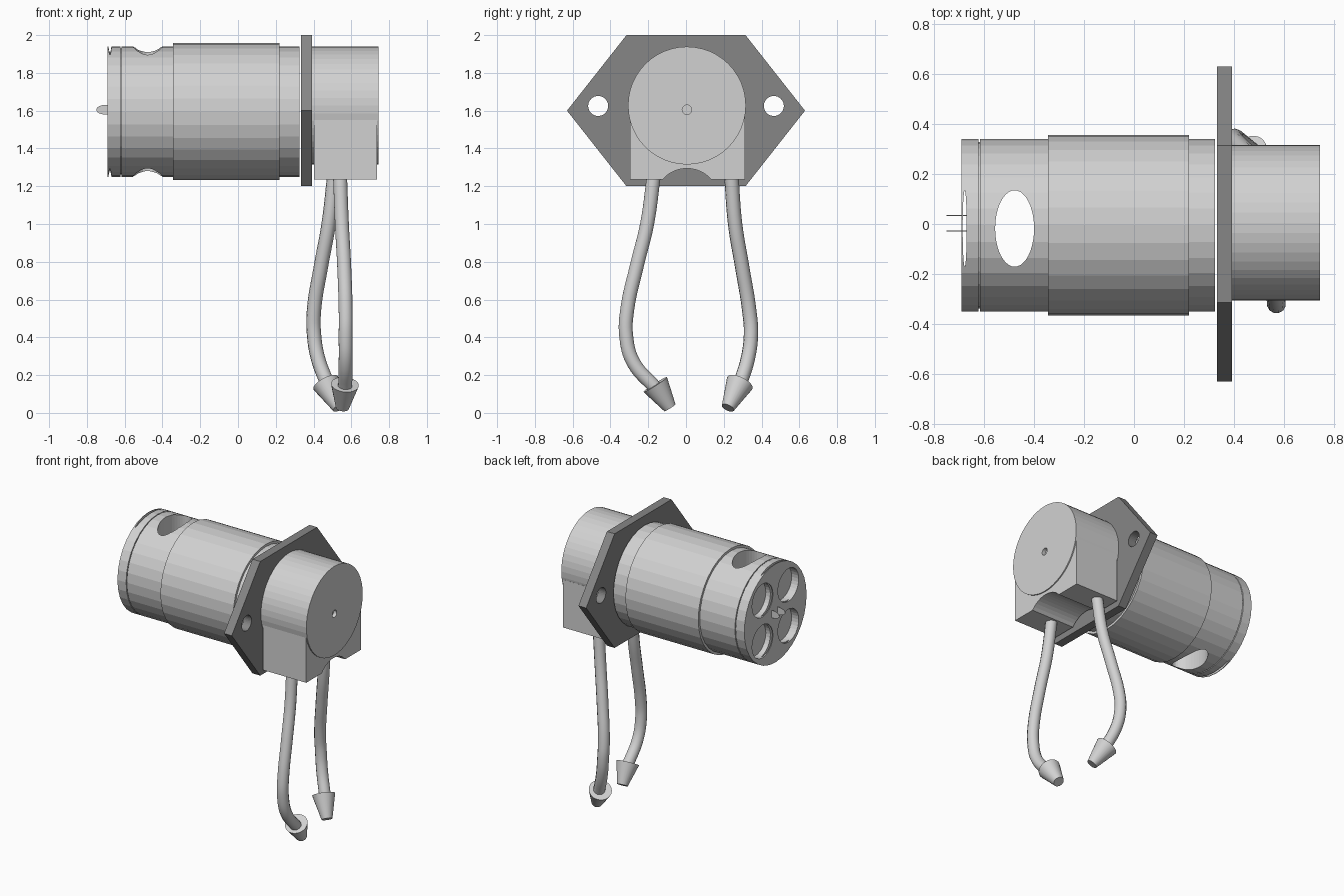
import bpy, bmesh, math
from mathutils import Vector, Matrix

cube = bpy.data.objects.get("Cube")
if cube:
    bpy.data.objects.remove(cube, do_unlink=True)


def material(name, value):
    m = bpy.data.materials.new(name)
    m.use_nodes = True
    color = (value, value, value, 1)
    m.diffuse_color = color
    m.node_tree.nodes["Principled BSDF"].inputs["Base Color"].default_value = color
    return m


LIGHT = material("light grey", 0.64)
DARK = material("dark grey", 0.24)


def finish(name, bm, mat):
    bmesh.ops.recalc_face_normals(bm, faces=bm.faces)
    me = bpy.data.meshes.new(name)
    bm.to_mesh(me)
    bm.free()
    ob = bpy.data.objects.new(name, me)
    bpy.context.collection.objects.link(ob)
    me.materials.append(mat)
    return ob


def cone_between(name, a, b, r1, r2, mat, sides=32):
    """Cylinder or cone whose ends are centred on a and b."""
    a, b = Vector(a), Vector(b)
    bm = bmesh.new()
    turn = (b - a).to_track_quat('Z', 'Y').to_matrix().to_4x4()
    bmesh.ops.create_cone(bm, cap_ends=True, segments=sides, radius1=r1, radius2=r2,
                          depth=(b - a).length, matrix=Matrix.Translation((a + b) / 2) @ turn)
    return finish(name, bm, mat)


def extrude_x(name, outline, x0, x1, mat):
    """Extrude an outline of (y, z) points along x."""
    bm = bmesh.new()
    face = bm.faces.new([bm.verts.new((x0, y, z)) for y, z in outline])
    new = bmesh.ops.extrude_face_region(bm, geom=[face])["geom"]
    bmesh.ops.translate(bm, vec=(x1 - x0, 0, 0),
                        verts=[v for v in new if isinstance(v, bmesh.types.BMVert)])
    return finish(name, bm, mat)


def lathe_x(name, profile, y, z, mat, sides=32):
    """Closed solid from (x, radius) points turned about an x axis."""
    bm = bmesh.new()
    rings = []
    for x, r in profile:
        rings.append([bm.verts.new((x, y + r * math.cos(t), z + r * math.sin(t)))
                      for t in (2 * math.pi * i / sides for i in range(sides))])
    for a, b in zip(rings, rings[1:]):
        for i in range(sides):
            j = (i + 1) % sides
            bm.faces.new((a[i], a[j], b[j], b[i]))
    bm.faces.new(rings[0])
    bm.faces.new(rings[-1])
    return finish(name, bm, mat)


def cut(target, cutter):
    cutter.hide_render = True
    mod = target.modifiers.new("cut", 'BOOLEAN')
    mod.operation, mod.solver, mod.object = 'DIFFERENCE', 'EXACT', cutter
    bpy.context.view_layer.objects.active = target
    bpy.ops.object.modifier_apply(modifier=mod.name)
    bpy.data.objects.remove(cutter, do_unlink=True)


# Motor can with end cap groove and raised sleeve
MY, MZ, R = -0.005, 1.595, 0.345
motor = lathe_x("motor_can", [(-0.69, R), (-0.623, R), (-0.623, R - 0.012), (-0.617, R - 0.012),
                              (-0.617, R), (-0.345, R), (-0.345, 0.362), (0.22, 0.362),
                              (0.22, R), (0.325, R)], MY, MZ, LIGHT)

# Oval vent passing down through the can, and a narrow slot by the end
for x, half_width in ((-0.478, 0.078), (-0.678, 0.008)):
    vent = cone_between("vent_cutter", (0, 0, -0.5), (0, 0, 0.5), 1, 1, LIGHT, 40)
    vent.scale = (half_width, 0.153, 1)
    vent.location = (x, -0.018, MZ)
    cut(motor, vent)

# Four round recesses in the motor end
for sy in (-1, 1):
    for sz in (-1, 1):
        y, z = MY + sy * 0.143, MZ + sz * 0.143
        cut(motor, cone_between("recess_cutter", (-0.8, y, z), (-0.635, y, z), 0.115, 0.115, LIGHT))

# Thin rounded terminals
for side, y in (("left", 0.035), ("right", -0.029)):
    tab = cone_between("terminal_" + side, (0, y - 0.002, 0), (0, y + 0.002, 0), 1, 1, LIGHT, 24)
    tab.scale = (0.05, 1, 0.026)
    tab.location = (-0.70, 0, 1.605)

# Hexagonal mounting plate with two screw holes
plate = extrude_x("mounting_plate", [(0.63, 1.6), (0.315, 2), (-0.315, 2),
                                     (-0.63, 1.6), (-0.315, 1.2), (0.315, 1.2)],
                  0.333, 0.393, DARK)
for y in (-0.465, 0.465):
    cut(plate, cone_between("screw_cutter", (0.2, y, 1.625), (0.5, y, 1.625), 0.053, 0.053, DARK))

# Pump head drum with centre pin hole
drum = lathe_x("pump_drum", [(0.393, 0.312), (0.745, 0.312)], 0.005, 1.627, LIGHT, 48)
cut(drum, cone_between("pin_cutter", (0.72, 0.005, 1.605), (0.8, 0.005, 1.605), 0.025, 0.025, LIGHT, 24))

# Pump foot with an arched underside
arch = []
for i in range(13):
    t = math.radians(-49 + 98 * i / 12)
    arch.append((0.005 + 0.172 * math.sin(t), 1.122 + 0.172 * math.cos(t)))
extrude_x("pump_foot", [(-0.297, 1.235)] + arch + [(0.312, 1.235), (0.312, 1.57), (-0.297, 1.57)],
          0.402, 0.737, LIGHT)


# Hoses with tapered end fittings
def hose(name, points, wide, tip):
    cu = bpy.data.curves.new(name, 'CURVE')
    cu.dimensions = '3D'
    cu.bevel_depth, cu.bevel_resolution, cu.resolution_u = 0.038, 4, 6
    cu.use_fill_caps = True
    sp = cu.splines.new('BEZIER')
    sp.bezier_points.add(len(points) - 1)
    for bp, p in zip(sp.bezier_points, points):
        bp.co = p
        bp.handle_left_type = bp.handle_right_type = 'AUTO'
    cu.materials.append(LIGHT)
    tube = bpy.data.objects.new(name, cu)
    bpy.context.collection.objects.link(tube)
    fitting = cone_between(name + "_fitting", wide, tip, 0.074, 0.035, LIGHT, 24)
    bpy.ops.object.select_all(action='DESELECT')
    for ob in (tube, fitting):
        ob.select_set(True)
    bpy.context.view_layer.objects.active = tube
    bpy.ops.object.convert(target='MESH')
    bpy.ops.object.shade_smooth_by_angle(angle=math.radians(35))


hose("right_hose", [(0.54, -0.17, 1.26), (0.55, -0.206, 1.0), (0.562, -0.26, 0.78),
                    (0.57, -0.312, 0.54), (0.57, -0.317, 0.41), (0.57, -0.28, 0.27),
                    (0.567, -0.16, 0.13)],
     (0.566, -0.163, 0.15), (0.553, -0.085, 0.027))
hose("left_hose", [(0.51, 0.24, 1.26), (0.48, 0.26, 1.0), (0.44, 0.296, 0.78),
                   (0.402, 0.335, 0.54), (0.402, 0.344, 0.42), (0.423, 0.328, 0.29),
                   (0.475, 0.285, 0.15)],
     (0.465, 0.285, 0.158), (0.535, 0.222, 0.027))
